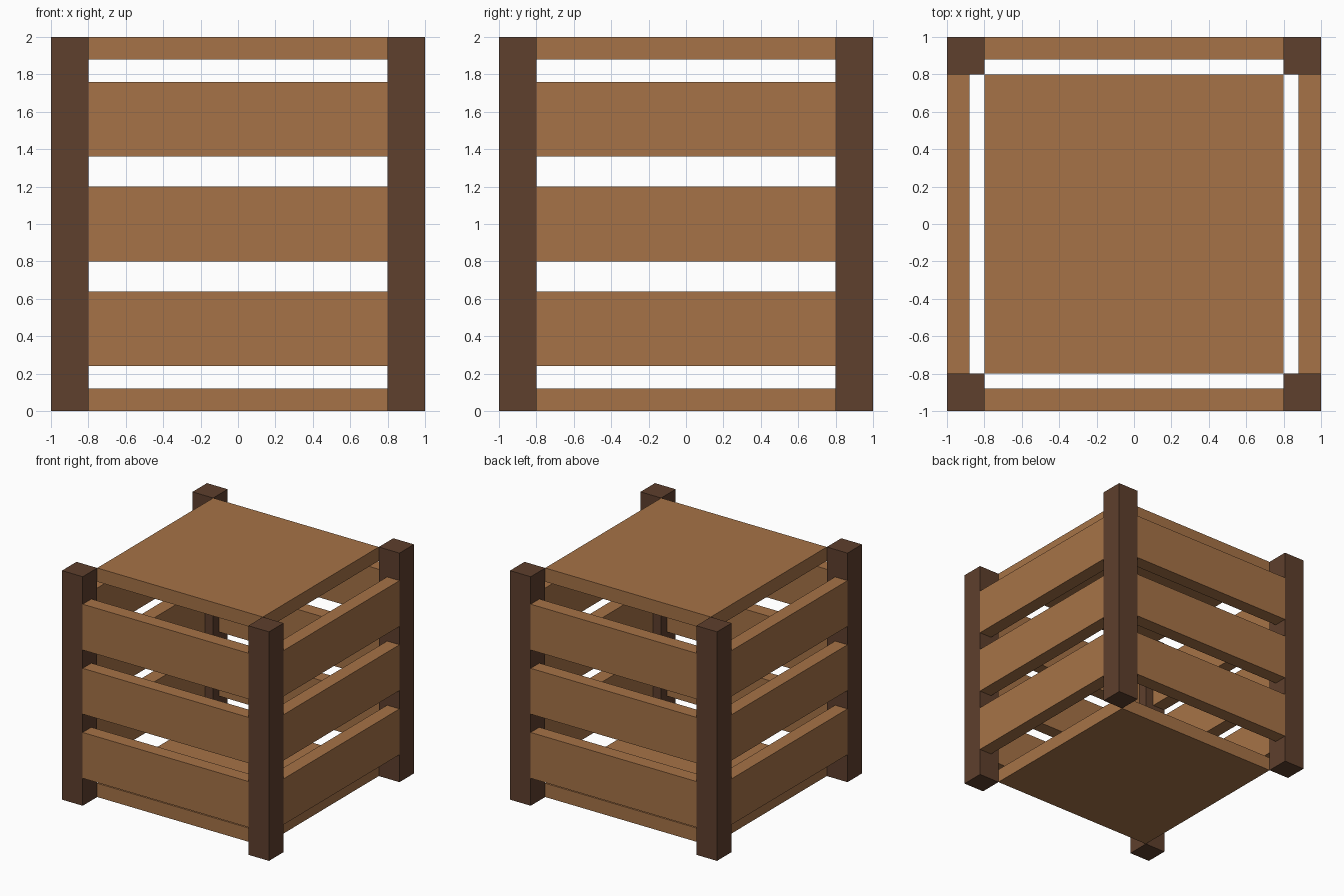
import bpy
import bmesh
from mathutils import Matrix, Vector

default = bpy.data.objects.get("Cube")
if default:
    bpy.data.objects.remove(default, do_unlink=True)


def material(name, rgb):
    mat = bpy.data.materials.new(name)
    mat.use_nodes = True
    mat.diffuse_color = (*rgb, 1)
    mat.node_tree.nodes["Principled BSDF"].inputs["Base Color"].default_value = (*rgb, 1)
    return mat


def box(name, low, high, mat, turn=0):
    """Box between two corners, turned about z by quarter turns."""
    low, high = Vector(low), Vector(high)
    bm = bmesh.new()
    bmesh.ops.create_cube(bm, size=1)
    bmesh.ops.scale(bm, vec=high - low, verts=bm.verts)
    bmesh.ops.translate(bm, vec=(low + high) / 2, verts=bm.verts)
    bmesh.ops.rotate(bm, cent=(0, 0, 0), verts=bm.verts,
                     matrix=Matrix.Rotation(turn * 1.5707963, 3, 'Z'))
    mesh = bpy.data.meshes.new(name)
    bm.to_mesh(mesh)
    bm.free()
    mesh.materials.append(mat)
    obj = bpy.data.objects.new(name, mesh)
    bpy.context.collection.objects.link(obj)
    return obj


light_wood = material("light wood", (0.381, 0.171, 0.063))
dark_wood = material("dark wood", (0.112, 0.050, 0.026))

OUTER, INNER, HEIGHT = 1.0, 0.8, 2.0
THICK, SLAT_HEIGHT = 0.12, 0.4

# Floor and lid panels between the posts
box("floor_panel", (-INNER, -INNER, 0), (INNER, INNER, THICK), light_wood)
box("lid_panel", (-INNER, -INNER, HEIGHT - THICK), (INNER, INNER, HEIGHT), light_wood)

# Each side: one corner post and three slats flush with its outer face
sides = ("front", "left", "back", "right")
corners = ("front_right", "front_left", "back_left", "back_right")
levels = {"lower": 0.24, "middle": 0.8, "upper": 1.36}
for turn, (side, corner) in enumerate(zip(sides, corners)):
    box(f"{corner}_post", (-OUTER, -OUTER, 0), (-INNER, -INNER, HEIGHT), dark_wood, turn)
    for level, z in levels.items():
        box(f"{side}_{level}_slat", (-INNER, -OUTER, z),
            (INNER, -OUTER + THICK, z + SLAT_HEIGHT), light_wood, turn)
